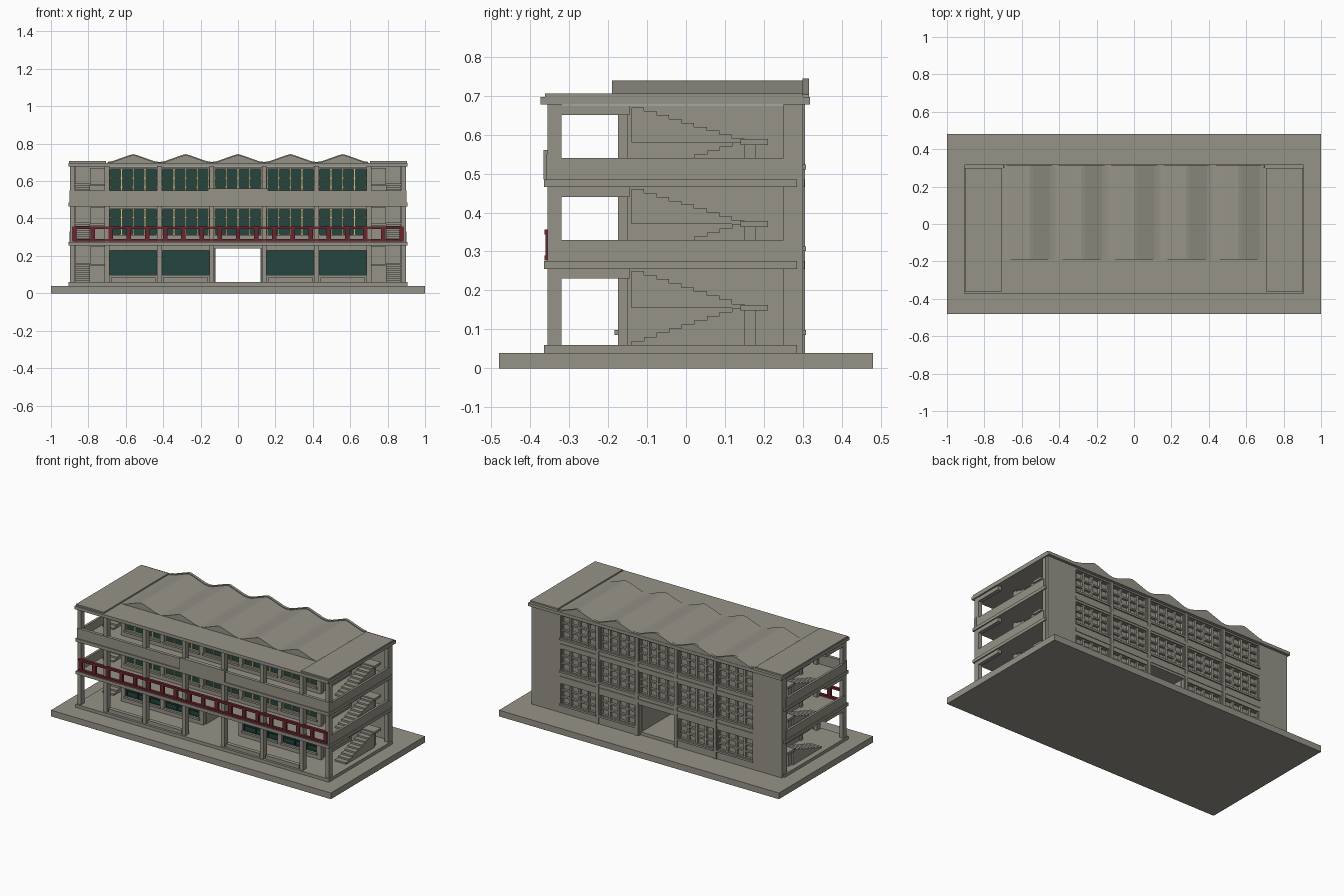
import bpy, bmesh

if "Cube" in bpy.data.objects:
    bpy.data.objects.remove(bpy.data.objects["Cube"])


def mat(name, rgb):
    m = bpy.data.materials.new(name)
    m.diffuse_color = (*rgb, 1)
    m.use_nodes = True
    m.node_tree.nodes["Principled BSDF"].inputs["Base Color"].default_value = m.diffuse_color
    return m


STONE = mat("warm_grey_concrete", (0.30, 0.29, 0.245))
RED = mat("dark_red", (0.15, 0.018, 0.028))
GREEN = mat("dark_green", (0.018, 0.06, 0.05))
YELLOW = mat("pale_yellow", (0.58, 0.53, 0.26))


def make(name, bm, material):
    bmesh.ops.recalc_face_normals(bm, faces=bm.faces)
    me = bpy.data.meshes.new(name)
    bm.to_mesh(me)
    bm.free()
    me.materials.append(material)
    ob = bpy.data.objects.new(name, me)
    bpy.context.collection.objects.link(ob)
    return ob


def boxes(name, items, material=STONE):
    """One object from boxes given as (x0, x1, y0, y1, z0, z1)."""
    bm = bmesh.new()
    for x0, x1, y0, y1, z0, z1 in items:
        vs = bmesh.ops.create_cube(bm, size=1)["verts"]
        for v in vs:
            v.co = ((x0 + x1) / 2 + v.co.x * (x1 - x0),
                    (y0 + y1) / 2 + v.co.y * (y1 - y0),
                    (z0 + z1) / 2 + v.co.z * (z1 - z0))
    return make(name, bm, material)


def both(items):
    """Add the copies mirrored in x."""
    return items + [(-b, -a, *r) for a, b, *r in items]


def prism(name, profile, y0, y1, material=STONE):
    """Extrude an x-z profile along y."""
    bm = bmesh.new()
    f = bm.faces.new([bm.verts.new((x, y0, z)) for x, z in profile])
    new = bmesh.ops.extrude_face_region(bm, geom=[f])["geom"]
    for v in new:
        if isinstance(v, bmesh.types.BMVert):
            v.co.y = y1
    return make(name, bm, material)


FLOORS = [0.06, 0.275, 0.485]
CEILS = [0.255, 0.465, 0.675]
WINDOWS = [(0.095, 0.228), (0.31, 0.452), (0.52, 0.665)]
BAYS = [-0.56, -0.28, 0, 0.28, 0.56]
PIERS = [-0.70, -0.42, -0.14, 0.14, 0.42, 0.70]
COLUMNS = [-0.885] + PIERS + [0.885]
HALF = 0.125  # half width of a window opening

# Ground, plinth and floor slabs
boxes("ground_plate", [(-1, 1, -0.48, 0.48, 0, 0.04)])
boxes("floor_slabs", [(-0.905, 0.905, -0.365, 0.285, a, b)
                      for a, b in ((0.04, 0.06), (0.255, 0.275), (0.465, 0.485))])

# Core of the building, with a passage through the middle
boxes("core", both([(0.12, 0.70, -0.15, 0.275, 0.06, 0.255)]) +
      [(-0.70, 0.70, -0.15, 0.275, 0.24, 0.675)])
boxes("end_walls", both([(0.69, 0.705, -0.175, 0.30, 0.04, 0.675)]))
boxes("back_end_walls", both([(0.69, 0.895, 0.28, 0.30, 0.04, 0.68)]))

# Front and back walls around the window openings
wall, sills, back_frames, green_frames, yellow_frames, glass = [], [], [], [], [], []
for y0, y1, out in ((-0.175, -0.15, -1), (0.275, 0.30, 1)):
    for k, (lo, hi) in enumerate(WINDOWS):
        z0, z1 = FLOORS[k] - 0.02, CEILS[k]
        for x in PIERS:
            wall.append((x - 0.015, x + 0.015, y0, y1, z0, z1))
        for x in BAYS:
            a, b = x - HALF, x + HALF
            wall.append((a, b, y0, y1, hi if k or x else 0.24, z1))
            if k == 0 and x == 0:
                continue
            wall.append((a, b, y0, y1, z0, lo))
            s = sorted((y0 if out < 0 else y1, (y0 if out < 0 else y1) + out * 0.008))
            sills.append((a - 0.005, b + 0.005, s[0], s[1], lo - 0.009, lo + 0.003))
            # glazing bars
            if out > 0:
                cols, rows, t, dest = 4, 3, 0.007, back_frames
                f0, f1 = 0.275, 0.292
            elif k == 0:
                cols, rows, t, dest = 3, 4, 0.003, green_frames
                f0, f1 = -0.163, -0.15
            else:
                cols, rows, t, dest = 4, 3, 0.0045, yellow_frames
                f0, f1 = -0.165, -0.15
            for i in range(cols + 1):
                c = a + (b - a) * i / cols
                dest.append((max(a, c - t), min(b, c + t), f0, f1, lo, hi))
            for j in range(rows + 1):
                c = lo + (hi - lo) * j / rows
                dest.append((a, b, f0, f1 - 0.002 * out, max(lo, c - t * 0.7), min(hi, c + t * 0.7)))
            if out < 0:
                glass.append((a, b, -0.155, -0.149, lo, hi))
boxes("window_walls", wall)
boxes("window_sills", sills)
boxes("back_window_frames", back_frames)
boxes("ground_window_frames", green_frames, GREEN)
boxes("upper_window_frames", yellow_frames, YELLOW)
boxes("window_glass", glass, GREEN)

# Back pilasters and floor bands
boxes("back_pilasters", [(x - 0.01, x + 0.01, 0.298, 0.306, 0.24 if abs(x) < 0.1 else 0.04, 0.68)
                         for x in PIERS[1:-1]])
boxes("back_bands", [(-0.69, 0.69, 0.298, 0.304, z, z + 0.02) for z in (0.255, 0.465)])

# Gallery columns, cross beams, corner columns and low kerbs
boxes("gallery_columns", [(x - 0.0125, x + 0.0125, -0.355, -0.32, 0.06, 0.68) for x in COLUMNS])
boxes("cross_beams", [(x - 0.0125, x + 0.0125, -0.355, -0.145, z - 0.025, z)
                      for x in COLUMNS for z in CEILS])
boxes("rear_columns", both([(0.87, 0.897, 0.25, 0.28, 0.06, 0.68)]))
boxes("front_kerbs", [(x - 0.12, x + 0.12, -0.35, -0.325, 0.06, 0.085) for x in BAYS if x])

# Side and front parapets
boxes("side_parapets", both([(0.885, 0.90, -0.335, 0.265, z, z + 0.055) for z in FLOORS[1:]]))
boxes("front_parapet", [(-0.90, 0.90, -0.358, -0.338, 0.485, 0.55)])
boxes("front_parapet_panel", [(-0.16, 0.16, -0.366, -0.34, 0.485, 0.56)])

# Red balustrade
N, W = 18, 0.875
posts = [-W + 2 * W * i / N for i in range(N + 1)]
boxes("red_balustrade",
      [(-W - 0.012, W + 0.012, -0.363, -0.345, a, b) for a, b in ((0.277, 0.29), (0.343, 0.357))] +
      [(x - 0.012, x + 0.012, -0.361, -0.347, 0.285, 0.35) for x in posts], RED)

# Stairs in the open ends: outer flight up to a landing, inner flight back
steps, landings = [], []
S = 9
for f, c in zip(FLOORS, CEILS):
    mid = f + 0.095
    for i in range(S):
        y = -0.14 + 0.29 * i / S
        steps.append((0.79, 0.87, y, 0.15, f, f + (mid - f) * (i + 1) / S))
        y = 0.15 - 0.29 * i / S
        steps.append((0.71, 0.79, -0.14, y, mid, mid + (c - 0.005 - mid) * (i + 1) / S))
    landings += [(0.70, 0.875, 0.14, 0.21, mid - 0.007, mid + 0.008),
                 (0.70, 0.86, 0.15, 0.18, f, mid)]
boxes("stair_flights", both(steps))
boxes("stair_landings", both(landings))

# Roof slab, raised end plates and folded roof
boxes("roof_slab", [(-0.905, 0.905, -0.373, 0.318, 0.677, 0.697)])
boxes("roof_end_plates", both([(0.705, 0.903, -0.362, 0.30, 0.695, 0.706)]))
profile = [(0.70, 0.69), (-0.70, 0.69)]
for x in BAYS:
    profile += [(x - 0.135, 0.698), (x - 0.11, 0.702), (x - 0.02, 0.734), (x, 0.739),
                (x + 0.02, 0.734), (x + 0.11, 0.702), (x + 0.135, 0.698)]
prism("folded_roof", profile, -0.19, 0.30)
prism("back_gable_trim", [(x, z + 0.005 if z > 0.695 else z) for x, z in profile], 0.299, 0.316)
